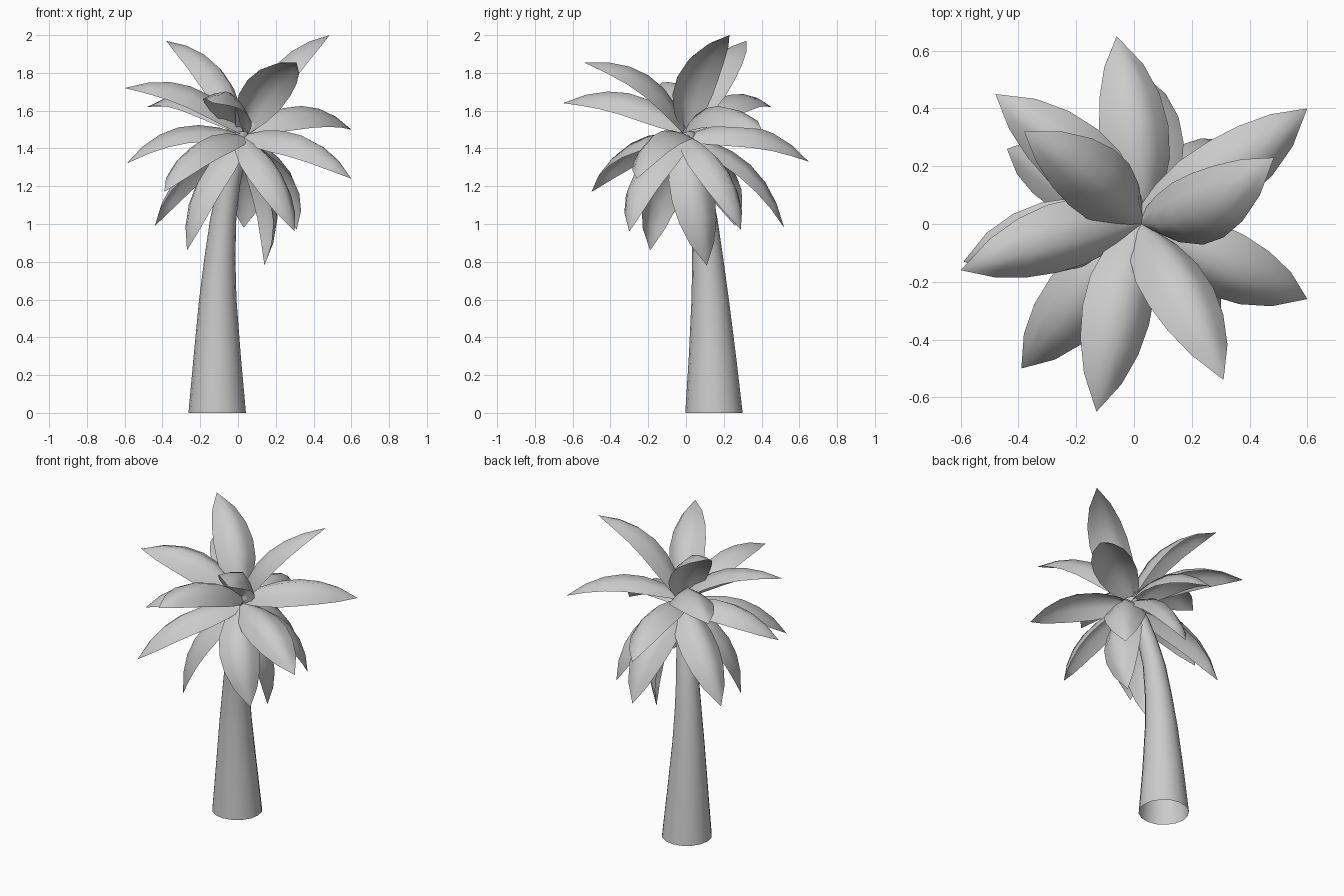
import bpy, math
from mathutils import Vector, Matrix

if "Cube" in bpy.data.objects:
    bpy.data.objects.remove(bpy.data.objects["Cube"])


def make_object(name, verts, faces):
    mesh = bpy.data.meshes.new(name)
    mesh.from_pydata(verts, [], faces)
    mesh.update()
    for p in mesh.polygons:
        p.use_smooth = True
    obj = bpy.data.objects.new(name, mesh)
    bpy.context.collection.objects.link(obj)
    return obj


# Trunk: open tapered tube along a leaning path (x, y, z, radius)
SIDES = 16
path = [(-.11, .148, 0, .152), (-.11, .14, .3, .125), (-.107, .128, .6, .099),
        (-.096, .115, .82, .082), (-.078, .097, 1.03, .069), (-.05, .07, 1.2, .06),
        (-.012, .037, 1.36, .054), (.025, .005, 1.49, .04)]
verts, faces = [], []
for x, y, z, r in path:
    for i in range(SIDES):
        a = 2 * math.pi * i / SIDES
        verts.append((x + r * math.cos(a), y + r * math.sin(a), z))
for k in range(len(path) - 1):
    for i in range(SIDES):
        j = (i + 1) % SIDES
        faces.append((k * SIDES + i, k * SIDES + j,
                      (k + 1) * SIDES + j, (k + 1) * SIDES + i))
make_object("trunk", verts, faces)


# Fronds: arched, pointed sheets with edges drooping from the midrib
WIDTHS = [.035, .09, .12, .124, .108, .07, 0]
DROOPS = [.85, .8, .75, .7, .65, .6]


def frond(index, tip, roll=0, sway=.03, out=None):
    """roll: degrees, lowers the clockwise edge; sway: clockwise bend."""
    tip = Vector(tip)
    root = Vector((.025, 0, 1.51 if tip.z > 1.4 else 1.47))
    chord = tip - root
    out = Vector(out) if out else Vector((chord.x, chord.y, 0))
    side = Vector((-out.y, out.x, 0)).normalized()
    arch = chord.cross(side).normalized()
    bend = arch.cross(chord).normalized()
    turn = Matrix.Rotation(math.radians(roll), 3, chord.normalized())
    normal, side = turn @ arch, turn @ bend
    verts, faces = [], []
    n = len(WIDTHS) - 1
    for k, w in enumerate(WIDTHS[:-1]):
        t = k / n
        centre = root + chord * t + (arch * .12 - bend * sway) * (4 * t * (1 - t))
        for s in (-1, -.55, 0, .55, 1):
            verts.append(centre + side * (w * s)
                         - normal * (DROOPS[k] * w * abs(s) ** 1.5))
    verts.append(tip)
    for k in range(n - 1):
        for c in range(4):
            a = k * 5 + c
            faces.append((a, a + 5, a + 6, a + 1))
    last = (n - 1) * 5
    for c in range(4):
        faces.append((last + c, len(verts) - 1, last + c + 1))
    make_object(f"frond_{index:02d}", verts, faces)


fronds = [
    # upright fronds
    ((-.38, .32, 1.97), 0, .02), ((.485, .23, 2.0), 0, .045),
    ((.31, -.54, 1.855), -24, -.04), ((-.60, -.16, 1.72), -18, .0),
    # spreading fronds
    ((-.13, -.65, 1.64), -15, -.01), ((-.48, .45, 1.62), 0, .02),
    ((.60, .40, 1.50), 15, .04), ((-.06, .65, 1.33), 15, .04),
    ((-.59, -.13, 1.32), 0, .02), ((.60, -.26, 1.24), 15, .03),
    ((-.39, -.50, 1.17), 0, .0),
    # drooping fronds
    ((-.44, .26, .99), 0, .02), ((.03, .52, .98), 0, .02), ((.31, .29, .97), 0, .02),
    ((.30, -.30, .96), 0, .04), ((-.27, -.19, .86), 0, .0),
    ((.14, .11, .78), 0, .03, (1, .4, 0)),
]
for i, args in enumerate(fronds):
    frond(i + 1, *args)
